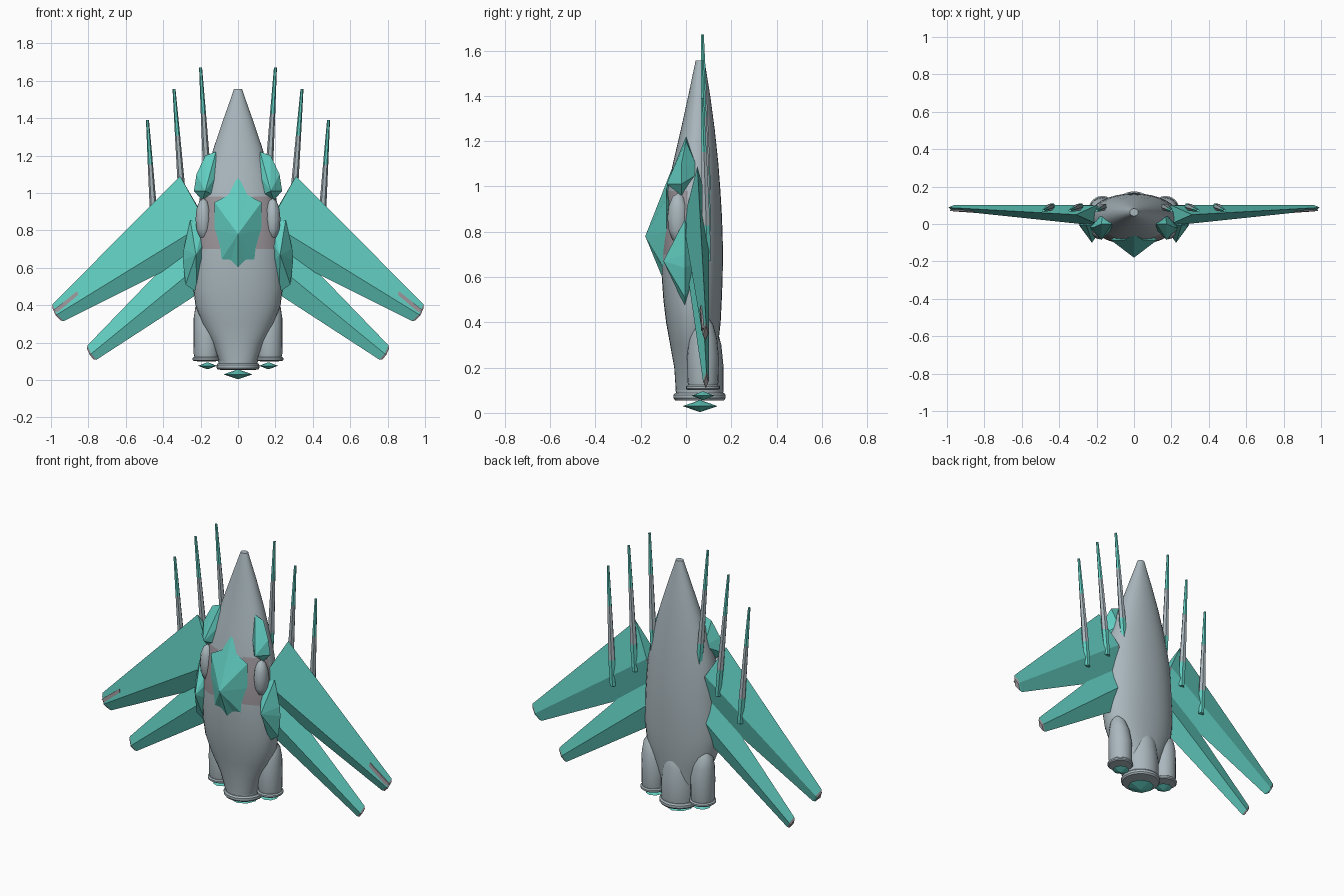
import bpy, bmesh, math
from mathutils import Vector

if "Cube" in bpy.data.objects:
    bpy.data.objects.remove(bpy.data.objects["Cube"])


def material(name, rgb):
    m = bpy.data.materials.new(name)
    m.diffuse_color = (*rgb, 1)
    m.use_nodes = True
    m.node_tree.nodes["Principled BSDF"].inputs["Base Color"].default_value = m.diffuse_color
    return m


GREY = material("hull grey", (0.40, 0.475, 0.51))
TEAL = material("crystal teal", (0.12, 0.61, 0.53))
WARM = material("warm grey", (0.33, 0.30, 0.32))


def loft(name, rings, mats, smooth=False, rule=None):
    """Skin a list of equal-length point rings and cap both ends."""
    bm = bmesh.new()
    vr = [[bm.verts.new(p) for p in r] for r in rings]
    n = len(vr[0])
    for a, b in zip(vr, vr[1:]):
        for i in range(n):
            bm.faces.new((a[i], a[(i + 1) % n], b[(i + 1) % n], b[i]))
    bm.faces.new(vr[0])
    bm.faces.new(vr[-1])
    return finish(name, bm, mats, smooth, rule)


def finish(name, bm, mats, smooth=False, rule=None):
    bmesh.ops.recalc_face_normals(bm, faces=bm.faces)
    if rule:
        for f in bm.faces:
            f.material_index = rule(f)
    for f in bm.faces:
        f.smooth = smooth
    me = bpy.data.meshes.new(name)
    bm.to_mesh(me)
    bm.free()
    for m in mats:
        me.materials.append(m)
    if smooth:
        me.set_sharp_from_angle(angle=math.radians(35))
    ob = bpy.data.objects.new(name, me)
    bpy.context.collection.objects.link(ob)
    return ob


def oval(cx, cy, z, rx, ry, n, power=2.0):
    pts = []
    for i in range(n):
        a = 2 * math.pi * i / n
        c, s = math.cos(a), math.sin(a)
        pts.append((cx + rx * math.copysign(abs(c) ** (2 / power), c),
                    cy + ry * math.copysign(abs(s) ** (2 / power), s), z))
    return pts


def gem(name, outline, front, back, y_of=lambda x, z: 0.0):
    """Faceted crystal: an outline in x, z joined to a front and a back point."""
    bm = bmesh.new()
    ring = [bm.verts.new((x, y_of(x, z), z)) for x, z in outline]
    for tip in (bm.verts.new(front), bm.verts.new(back)):
        for i in range(len(ring)):
            bm.faces.new((ring[i], ring[(i + 1) % len(ring)], tip))
    return finish(name, bm, [TEAL])


def flame(name, x, y, z0, zm, z1, r):
    loft(name, [oval(x, y, z0, 0.004, 0.004, 8), oval(x, y, zm, r, r, 8),
                oval(x, y, z1, 0.004, 0.004, 8)], [TEAL])


def ring_lip(name, x, y, z, r, t):
    """Rounded rim around a nozzle mouth."""
    prof = [(-0.02, -1), (0, -0.9), (0.007, -0.4), (0.007, 0.4), (0, 0.9), (-0.02, 1)]
    loft(name, [oval(x, y, z + t * k, r + d, r + d, 24) for d, k in prof],
         [GREY], True)


# Hull: height, half width, front y, back y
sections = [(0.10, 0.100, -0.045, 0.130), (0.20, 0.135, -0.052, 0.130),
            (0.30, 0.190, -0.070, 0.142), (0.40, 0.228, -0.088, 0.153),
            (0.50, 0.240, -0.100, 0.158), (0.60, 0.240, -0.107, 0.162),
            (0.70, 0.236, -0.110, 0.163), (0.78, 0.230, -0.107, 0.162),
            (0.88, 0.222, -0.098, 0.158), (0.98, 0.203, -0.083, 0.152),
            (1.10, 0.172, -0.058, 0.143), (1.25, 0.127, -0.023, 0.127),
            (1.40, 0.076, 0.010, 0.107), (1.53, 0.030, 0.037, 0.086),
            (1.555, 0.022, 0.043, 0.082)]


def hull_rule(f):
    c = f.calc_center_median()
    return 1 if 0.70 < c.z < 0.98 and c.y < 0.0 and abs(c.x) > 0.09 else 0


loft("hull", [oval(0, (a + b) / 2, z, w, (b - a) / 2, 32, 2.15)
              for z, w, a, b in sections], [GREY, WARM], True, hull_rule)

# Main engine
loft("main_engine", [oval(0, y, z, r, r, 24) for z, r, y in
                     [(0.062, 0.10, 0.06), (0.10, 0.106, 0.06), (0.20, 0.104, 0.062),
                      (0.30, 0.088, 0.068), (0.36, 0.065, 0.075), (0.40, 0.02, 0.09)]],
     [GREY], True)
ring_lip("main_engine_rim", 0, 0.06, 0.072, 0.108, 0.018)
flame("main_flame", 0, 0.062, 0.005, 0.030, 0.055, 0.078)

# Canopy crystal
gem("canopy_crystal",
    [(0, 1.09), (0.05, 0.99), (0.125, 0.95), (0.125, 0.80), (0.105, 0.62),
     (0.05, 0.60), (0, 0.55), (-0.05, 0.60), (-0.105, 0.62), (-0.125, 0.80),
     (-0.125, 0.95), (-0.05, 0.99)],
    (0, -0.18, 0.78), (0, 0, 0.80),
    lambda x, z: -0.058 if z > 1.05 else -0.085)


def wing(name, s, root, tip):
    """Diamond-section wing; points run leading, front, trailing, back."""
    r = [Vector((s * x, y, z)) for x, y, z in root]
    t = [Vector((s * x, y, z)) for x, y, z in tip]
    mid = sum(t, Vector()) / 4
    cap = [p + (p - mid) * -0.25 + Vector((s * 0.008, 0, -0.008)) for p in t]
    inner = [p.lerp(q, 0.012) for p, q in zip(r, t)]

    def rule(f):
        c = f.calc_center_median()
        at_root = abs(c.x) < 0.19 and len(f.verts) == 4 and f.calc_area() < 0.004
        return 1 if at_root or abs(c.x) > abs(mid.x) - 0.01 else 0
    loft(name, [r, inner, t, cap], [TEAL, WARM], False, rule)


for s, side in ((-1, "left"), (1, "right")):
    # Wings
    wing(side + "_upper_wing", s,
         [(0.31, 0.05, 1.09), (0.17, -0.012, 0.84), (0.10, 0.05, 0.73), (0.20, 0.10, 0.90)],
         [(0.992, 0.088, 0.405), (0.968, 0.072, 0.350), (0.930, 0.085, 0.315), (0.962, 0.102, 0.36)])
    wing(side + "_lower_wing", s,
         [(0.22, 0.055, 0.79), (0.15, 0.00, 0.66), (0.10, 0.05, 0.535), (0.14, 0.10, 0.66)],
         [(0.805, 0.09, 0.185), (0.785, 0.075, 0.14), (0.757, 0.088, 0.108), (0.78, 0.102, 0.145)])

    # Thin grey stripe near the upper wing tip
    stripe = [(0.985, 0.075, 0.375), (0.965, 0.0715, 0.362), (0.855, 0.064, 0.455), (0.86, 0.068, 0.475)]
    loft(side + "_wing_stripe",
         [[(s * x, y - d, z) for x, y, z in stripe] for d in (0.004, -0.004)], [WARM])

    # Hull pods beside the canopy
    loft(side + "_hull_pod",
         [oval(s * 0.185, -0.035, 0.86 + 0.11 * math.sin(a),
               0.04 * math.cos(a) + 0.002, 0.045 * math.cos(a) + 0.002, 12)
          for a in [math.radians(d) for d in range(-90, 91, 30)]], [GREY], True)

    # Shoulder and hip crystals
    gem(side + "_shoulder_crystal",
        [(s * x, z) for x, z in [(0.118, 1.22), (0.175, 1.20), (0.222, 1.10),
                                 (0.236, 1.01), (0.19, 0.96), (0.12, 0.985), (0.11, 1.10)]],
        (s * 0.175, -0.085, 1.01), (s * 0.165, 0.06, 1.06),
        lambda x, z: 0.0 if z > 1.15 else -0.02)
    gem(side + "_hip_crystal",
        [(s * x, z) for x, z in [(0.255, 0.855), (0.185, 0.83), (0.155, 0.77), (0.165, 0.62),
                                 (0.22, 0.47), (0.28, 0.51), (0.295, 0.64), (0.29, 0.70)]],
        (s * 0.225, -0.10, 0.67), (s * 0.22, 0.06, 0.67),
        lambda x, z: -0.005)

    # Side engines
    loft(side + "_engine", [oval(s * x, 0.075, z, r, r, 20) for z, r, x in
                            [(0.108, 0.062, 0.168), (0.14, 0.069, 0.168), (0.25, 0.070, 0.168),
                             (0.33, 0.062, 0.175), (0.39, 0.045, 0.183), (0.43, 0.015, 0.19)]],
         [GREY], True)
    ring_lip(side + "_engine_rim", s * 0.168, 0.075, 0.112, 0.068, 0.012)
    flame(side + "_flame", s * 0.163, 0.075, 0.058, 0.076, 0.094, 0.05)

    # Forward spikes: tip x, tip z, base x, base z
    for k, (tx, tz, bx, bz) in enumerate([(0.20, 1.67, 0.155, 0.93),
                                          (0.342, 1.555, 0.285, 0.80),
                                          (0.484, 1.39, 0.437, 0.67)]):
        rings = []
        for t, r in ((0, 0.008), (0.33, 0.014), (0.78, 0.021), (1, 0.018)):
            rings.append(oval(s * (tx + (bx - tx) * t), 0.072 + 0.022 * t,
                              tz + (bz - tz) * t, r, r * 0.95, 6))

        def spike_rule(f, tz=tz, bz=bz):
            t = (tz - f.calc_center_median().z) / (tz - bz)
            return 1 if 0.4 < t < 0.75 else 0
        loft(f"{side}_spike_{k + 1}", rings, [TEAL, GREY], False, spike_rule)
